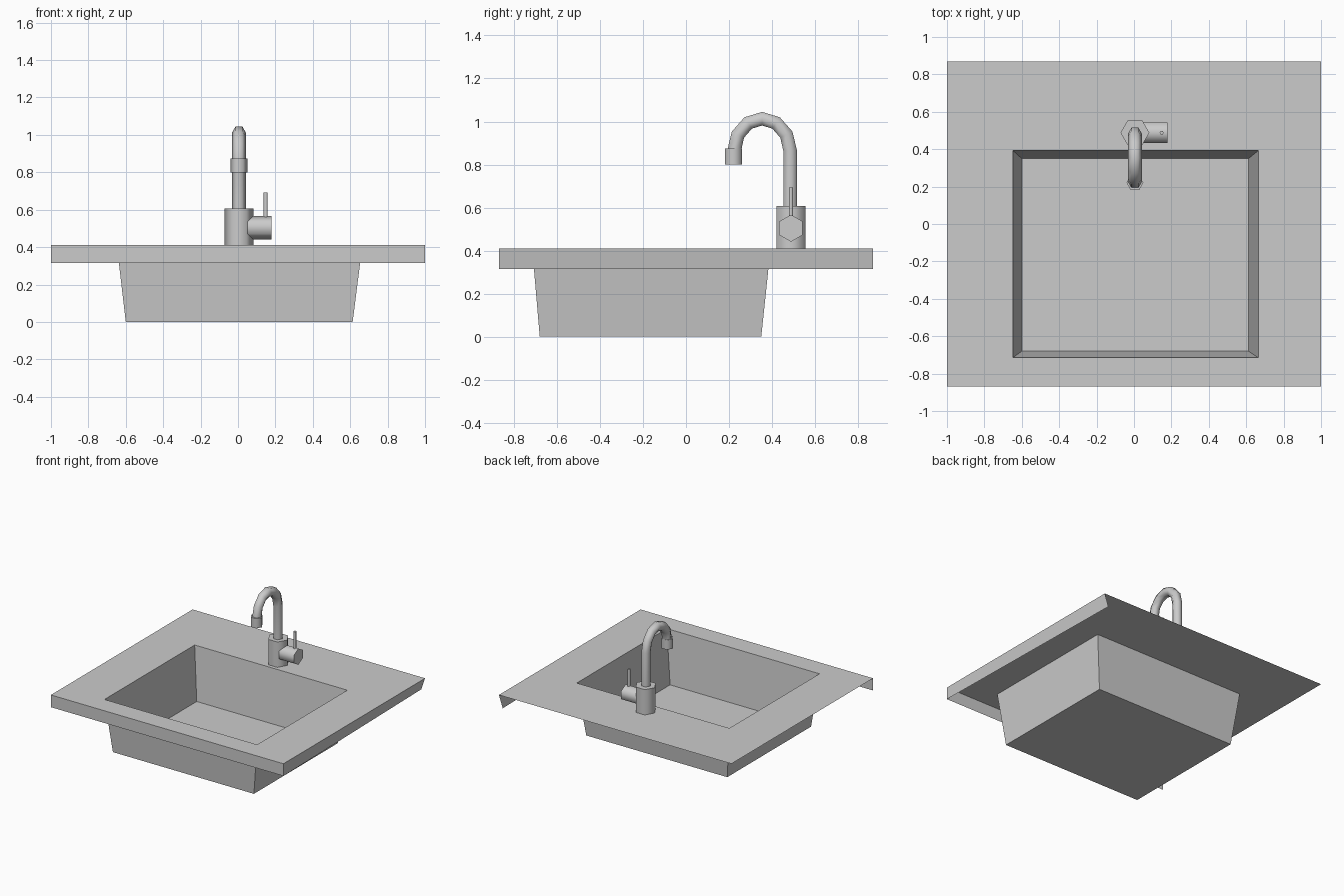
import bpy, bmesh, math
from mathutils import Vector, Matrix

if "Cube" in bpy.data.objects:
    bpy.data.objects.remove(bpy.data.objects["Cube"])

FX, FY = 0.005, 0.488          # tap axis
TOP, LIP = 0.41, 0.315         # worktop surface and lower edge of its skirts


def finish(name, bm, smooth=False):
    me = bpy.data.meshes.new(name)
    bm.to_mesh(me)
    bm.free()
    ob = bpy.data.objects.new(name, me)
    bpy.context.collection.objects.link(ob)
    if smooth:
        bpy.ops.object.select_all(action='DESELECT')
        ob.select_set(True)
        bpy.context.view_layer.objects.active = ob
        bpy.ops.object.shade_smooth_by_angle(angle=math.radians(65))
    return ob


def rect(bm, x0, x1, y0, y1, z):
    return [bm.verts.new(p) for p in
            ((x0, y0, z), (x1, y0, z), (x1, y1, z), (x0, y1, z))]


def bridge(bm, a, b):
    n = len(a)
    for i in range(n):
        j = (i + 1) % n
        bm.faces.new((a[i], a[j], b[j], b[i]))


def tube(name, path, r, cap_start=True):
    """Six-sided tube along a path lying in a plane of constant x or z."""
    bm = bmesh.new()
    pts = [Vector(p) for p in path]
    rings = []
    for i, p in enumerate(pts):
        t = (pts[min(i + 1, len(pts) - 1)] - pts[max(i - 1, 0)]).normalized()
        # corner direction: sideways, or upward for the horizontal handle
        u = Vector((0, 0, 1)) if abs(t.x) > 0.9 else Vector((1, 0, 0))
        v = t.cross(u)
        rings.append([bm.verts.new(p + r * (u * math.cos(k * math.pi / 3)
                                            + v * math.sin(k * math.pi / 3)))
                      for k in range(6)])
    for a, b in zip(rings, rings[1:]):
        bridge(bm, a, b)
    if cap_start:
        bm.faces.new(rings[0][::-1])
    bm.faces.new(rings[-1])
    bmesh.ops.recalc_face_normals(bm, faces=bm.faces)
    return finish(name, bm, smooth=True)


# Worktop: thin sheet with basin opening, skirts on front and right only
bm = bmesh.new()
outer = rect(bm, -1, 1, -0.87, 0.87, TOP)
inner = rect(bm, -0.648, 0.665, -0.715, 0.393, TOP)
bridge(bm, outer, inner)
low = [bm.verts.new(p) for p in
       ((-1, -0.87, LIP), (1, -0.87, LIP), (0.967, 0.87, LIP))]
for i in range(2):
    bm.faces.new((low[i], low[i + 1], outer[i + 1], outer[i]))
finish("worktop", bm)

# Basin: tapered open shell
bm = bmesh.new()
rim = rect(bm, -0.648, 0.665, -0.715, 0.393, TOP)
floor = rect(bm, -0.6, 0.613, -0.68, 0.35, 0)
bridge(bm, rim, floor)
bm.faces.new(floor)
finish("basin", bm)

# Tap body, side handle and lever
tube("tap_body", [(FX, FY, TOP), (FX, FY, 0.607)], 0.077, cap_start=False)
tube("tap_handle", [(0.04, FY, 0.504), (0.178, FY, 0.504)], 0.063)
tube("tap_lever", [(0.148, FY, 0.54), (0.148, FY, 0.693)], 0.011)

# Gooseneck spout: straight riser then half ellipse in six steps
arc = [(FX, 0.354 + 0.13 * math.cos(math.radians(a)),
        0.865 + 0.148 * math.sin(math.radians(a))) for a in range(0, 181, 30)]
tube("tap_spout", [(FX, 0.484, 0.58)] + arc + [(FX, 0.224, 0.84)], 0.0365)
tube("tap_nozzle", [(FX, 0.221, 0.875), (FX, 0.221, 0.80)], 0.045)
